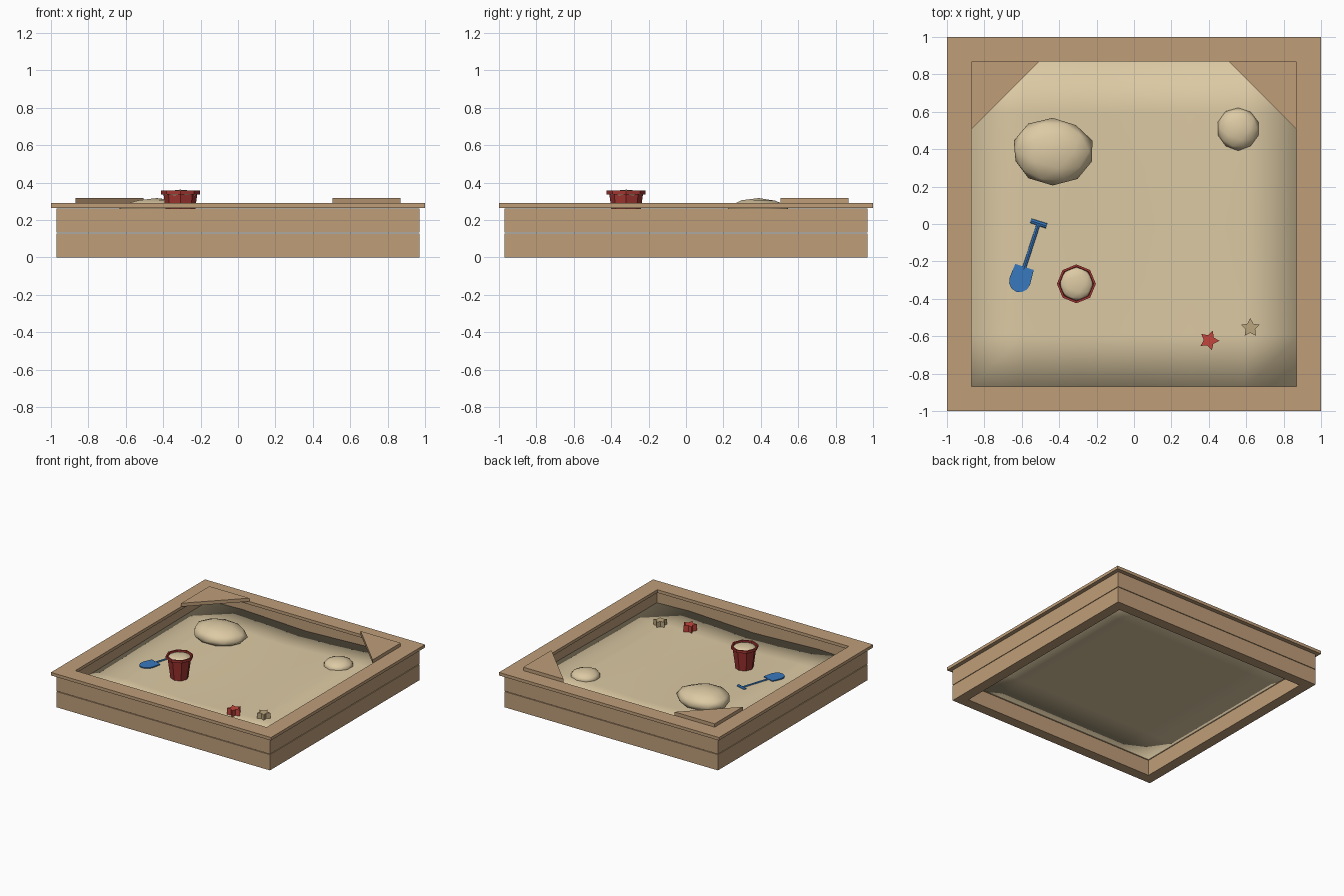
import bpy, bmesh, random
from math import sin, cos, pi, radians
from mathutils import Matrix

if "Cube" in bpy.data.objects:
    bpy.data.objects.remove(bpy.data.objects["Cube"])

random.seed(4)


def material(name, rgb):
    m = bpy.data.materials.new(name)
    m.diffuse_color = (*rgb, 1)
    m.use_nodes = True
    m.node_tree.nodes["Principled BSDF"].inputs["Base Color"].default_value = m.diffuse_color
    return m


WOOD = material("wood", (0.52, 0.34, 0.19))
SAND = material("sand", (0.72, 0.59, 0.37))
RED = material("red", (0.36, 0.035, 0.03))
CORAL = material("coral", (0.55, 0.06, 0.045))
TAN = material("tan", (0.5, 0.38, 0.21))
BLUE = material("blue", (0.04, 0.19, 0.52))


def finish(bm, name, mat, smooth=False):
    bmesh.ops.recalc_face_normals(bm, faces=bm.faces)
    me = bpy.data.meshes.new(name)
    for f in bm.faces:
        f.smooth = smooth
    bm.to_mesh(me)
    bm.free()
    ob = bpy.data.objects.new(name, me)
    bpy.context.collection.objects.link(ob)
    me.materials.append(mat)
    return ob


def box(name, lo, hi, mat):
    bm = bmesh.new()
    bmesh.ops.create_cube(bm, size=1)
    for v in bm.verts:
        v.co = [(lo[i] + hi[i]) / 2 + v.co[i] * (hi[i] - lo[i]) for i in range(3)]
    return finish(bm, name, mat)


def prism(name, pts, z0, z1, mat):
    bm = bmesh.new()
    face = bm.faces.new([bm.verts.new((x, y, z0)) for x, y in pts])
    ext = bmesh.ops.extrude_face_region(bm, geom=[face])
    for v in ext["geom"]:
        if isinstance(v, bmesh.types.BMVert):
            v.co.z = z1
    return finish(bm, name, mat)


def lathe(name, profile, sides, mat, loc):
    bm = bmesh.new()
    rings = [[bm.verts.new((loc[0] + r * cos(2 * pi * i / sides),
                            loc[1] + r * sin(2 * pi * i / sides), z))
              for i in range(sides)] for r, z in profile]
    for a, b in zip(rings, rings[1:]):
        for i in range(sides):
            j = (i + 1) % sides
            bm.faces.new((a[i], a[j], b[j], b[i]))
    bm.faces.new(rings[0])
    bm.faces.new(rings[-1])
    return finish(bm, name, mat)


def mound(name, loc, size, jitter=0.0):
    bm = bmesh.new()
    bmesh.ops.create_icosphere(bm, subdivisions=2, radius=1)
    for v in bm.verts:
        k = 1 if v.co.z > 0.99 else 0.97 + random.uniform(-jitter, jitter)
        v.co = [loc[i] + v.co[i] * size[i] * k for i in range(3)]
    return finish(bm, name, SAND, True)


# wooden frame: two courses of planks and an overhanging cap, with thin gaps
def frame(name, outer, inner, z0, z1):
    for s, (fb, lr) in ((-1, ("front", "left")), (1, ("back", "right"))):
        a, b = sorted((s * outer, s * inner))
        box(f"{fb}_{name}", (-outer, a, z0), (outer, b, z1), WOOD)
        box(f"{lr}_{name}", (a, -inner, z0), (b, inner, z1), WOOD)


frame("lower_plank", 0.97, 0.885, 0.0, 0.129)
frame("upper_plank", 0.97, 0.885, 0.134, 0.262)
frame("cap_board", 1.0, 0.87, 0.265, 0.29)

# triangular corner seats at the back
for s, side in ((-1, "left"), (1, "right")):
    prism(f"{side}_corner_seat", [(s * 0.87, 0.87), (s * 0.505, 0.87), (s * 0.87, 0.505)],
          0.29, 0.318, WOOD)

# solid sand bed: wavy smooth top, flat underside
bm = bmesh.new()
bmesh.ops.create_grid(bm, x_segments=6, y_segments=6, size=0.885)
top = list(bm.verts)
ext = bmesh.ops.extrude_face_region(bm, geom=list(bm.faces), use_keep_orig=True)
for v in ext["geom"]:
    if isinstance(v, bmesh.types.BMVert):
        v.co.z = 0.137
for v in top:
    x, y = v.co.x, v.co.y
    v.co.z = 0.18 - 0.012 * cos(pi * x / 0.6) + 0.008 * sin(2 * y)
finish(bm, "sand_bed", SAND, True)

# sand heaps
mound("large_sand_heap", (-0.435, 0.39, 0.235), (0.225, 0.183, 0.082), 0.05)
mound("small_sand_heap", (0.557, 0.508, 0.197), (0.118, 0.118, 0.05), 0.02)

# bucket with thick rim, filled with sand
BX, BY = -0.308, -0.32
lathe("bucket", [(0.068, 0.175), (0.09, 0.337), (0.104, 0.337), (0.104, 0.357),
                 (0.092, 0.357), (0.088, 0.33)], 8, RED, (BX, BY))
mound("bucket_sand", (BX, BY, 0.338), (0.093, 0.093, 0.024))

# toy shovel, built along local y then laid on the sand
place = Matrix.Translation((-0.55, -0.12, 0.184)) @ Matrix.Rotation(radians(-18), 4, "Z")


def rod(name, radius, length, y, axis):
    bm = bmesh.new()
    bmesh.ops.create_cone(bm, cap_ends=True, segments=8, radius1=radius, radius2=radius,
                          depth=length)
    bm.transform(place @ Matrix.Translation((0, y, 0)) @ Matrix.Rotation(pi / 2, 4, axis))
    finish(bm, name, BLUE)


rod("shovel_shaft", 0.012, 0.26, 0.0, "X")
rod("shovel_grip", 0.015, 0.09, 0.13, "Y")
blade = [(-0.052, -0.115), (0.052, -0.115)] + \
        [(0.058 * cos(t * pi / 6), -0.195 - 0.06 * sin(t * pi / 6)) for t in range(7)]
ob = prism("shovel_blade", blade, -0.01, 0.01, BLUE)
ob.data.transform(place)


# star-shaped sand moulds
def star(name, x, y, r, turn, mat):
    pts = []
    for i in range(10):
        a = radians(turn + 36 * i)
        k = r if i % 2 == 0 else r * 0.52
        pts.append((x + k * cos(a), y + k * sin(a)))
    prism(name, pts, 0.168, 0.228, mat)


star("red_star_mould", 0.402, -0.622, 0.055, -3, CORAL)
star("tan_star_mould", 0.622, -0.555, 0.052, 90, TAN)
